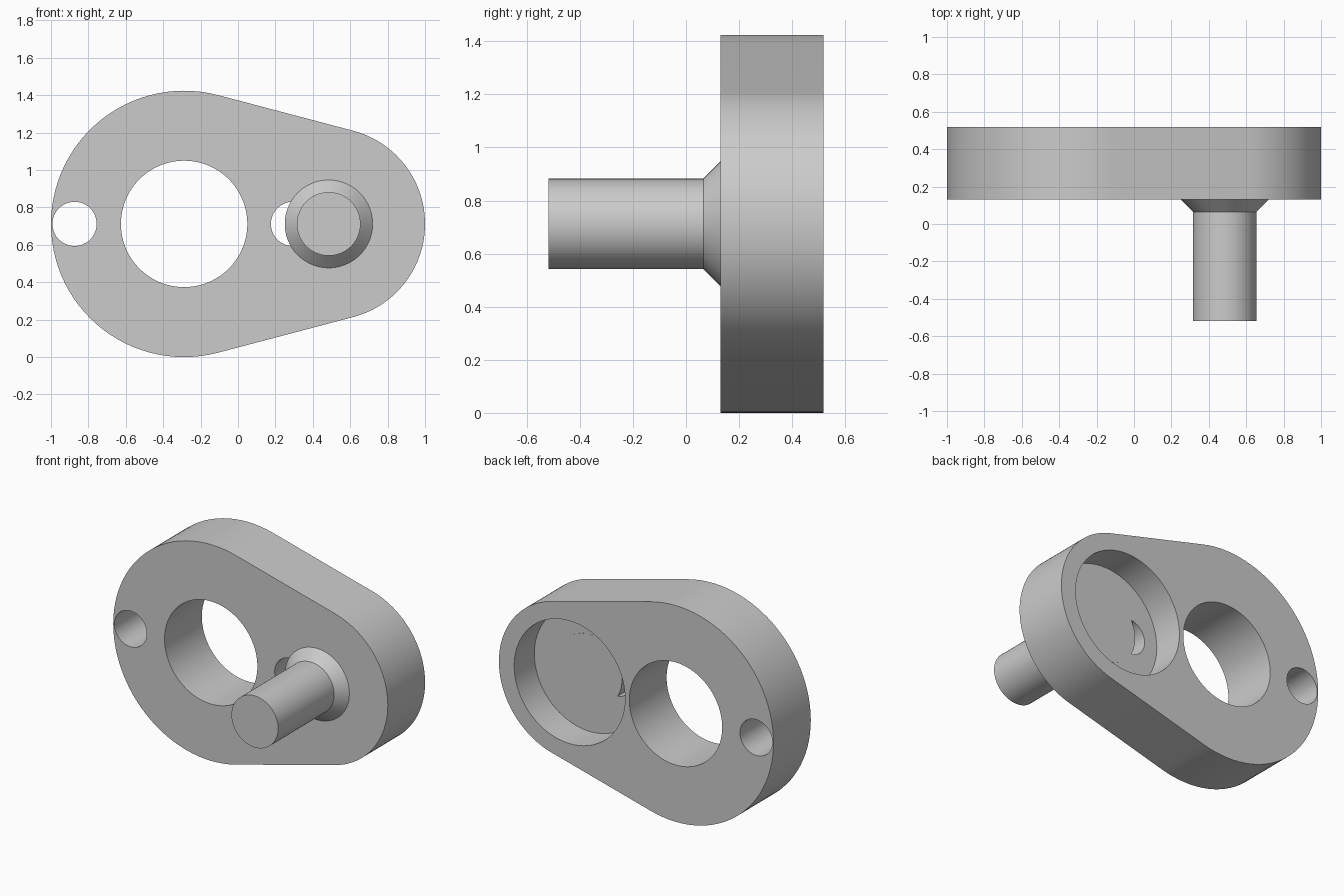
import bpy, bmesh, math

if "Cube" in bpy.data.objects:
    bpy.data.objects.remove(bpy.data.objects["Cube"])

ZC = 0.712                      # height of the shared centre line
BIG_X, BIG_R = -0.288, 0.712    # large rounded end
PIN_X, END_R = 0.485, 0.515     # small rounded end, concentric with the pin
FRONT, BACK, FLOOR = 0.13, 0.518, 0.308

steel = bpy.data.materials.new("grey_metal")
steel.diffuse_color = (0.6, 0.6, 0.6, 1)
steel.use_nodes = True
steel.node_tree.nodes["Principled BSDF"].inputs["Base Color"].default_value = steel.diffuse_color


def make_object(name, bm):
    bmesh.ops.recalc_face_normals(bm, faces=bm.faces)
    mesh = bpy.data.meshes.new(name)
    bm.to_mesh(mesh)
    bm.free()
    mesh.materials.append(steel)
    obj = bpy.data.objects.new(name, mesh)
    bpy.context.collection.objects.link(obj)
    return obj


def loft(name, rings):
    """Closed solid through matching rings of points."""
    bm = bmesh.new()
    loops = [[bm.verts.new(p) for p in ring] for ring in rings]
    n = len(loops[0])
    for a, b in zip(loops, loops[1:]):
        for i in range(n):
            j = (i + 1) % n
            bm.faces.new((a[i], a[j], b[j], b[i]))
    bm.faces.new(loops[0])
    bm.faces.new(loops[-1])
    return make_object(name, bm)


def circle(x, r, y, n=96):
    return [(x + r * math.cos(2 * math.pi * i / n), y,
             ZC + r * math.sin(2 * math.pi * i / n)) for i in range(n)]


def select_only(obj):
    bpy.ops.object.select_all(action='DESELECT')
    obj.select_set(True)
    bpy.context.view_layer.objects.active = obj


# Crank web: two arcs joined by their common tangents
t = math.acos((BIG_R - END_R) / (PIN_X - BIG_X))


def arc(x, r, a0, a1, n=56):
    return [(x + r * math.cos(a0 + (a1 - a0) * i / n),
             ZC + r * math.sin(a0 + (a1 - a0) * i / n)) for i in range(n + 1)]


outline = arc(PIN_X, END_R, -t, t) + arc(BIG_X, BIG_R, t, 2 * math.pi - t)
web = loft("crank_web", [[(x, y, z) for x, z in outline] for y in (FRONT, BACK)])

# Shaft bore, two small through holes, and the round pocket in the back
cuts = [("shaft_bore", BIG_X, 0.338, 0.0),
        ("outer_hole", -0.874, 0.118, 0.0),
        ("inner_hole", 0.294, 0.118, 0.0),
        ("back_pocket", PIN_X, 0.404, FLOOR)]
for name, x, r, start in cuts:
    cutter = loft(name, [circle(x, r, start), circle(x, r, 0.7)])
    cutter.hide_render = True
    mod = web.modifiers.new(name, 'BOOLEAN')
    mod.operation = 'DIFFERENCE'
    mod.solver = 'EXACT'
    mod.object = cutter
    select_only(web)
    bpy.ops.object.modifier_apply(modifier=name)
    bpy.data.objects.remove(cutter)

# Crank pin: shaft, flared collar and the root seated in the web
pin_profile = [(-0.518, 0.17), (0.065, 0.17), (FRONT, 0.235), (FLOOR + 0.001, 0.235)]
pin = loft("crank_pin", [circle(PIN_X, r, y) for y, r in pin_profile])

for obj in (web, pin):
    select_only(obj)
    bpy.ops.object.shade_smooth_by_angle(angle=math.radians(30))
